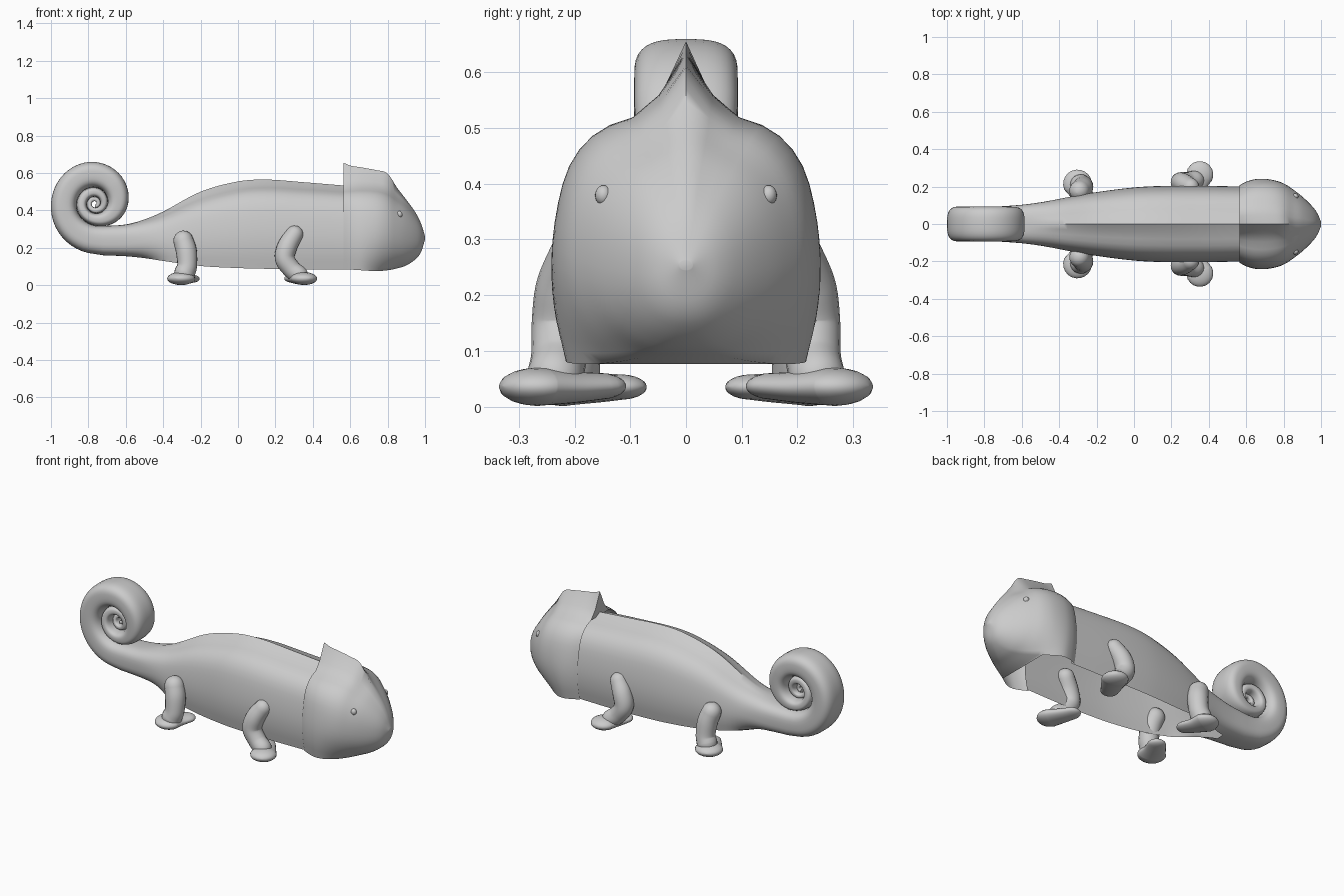
import bpy, bmesh, math
from mathutils import Vector

if "Cube" in bpy.data.objects:
    bpy.data.objects.remove(bpy.data.objects["Cube"])

grey = bpy.data.materials.new("plain grey")
grey.use_nodes = True
grey.diffuse_color = (0.6, 0.6, 0.6, 1)
grey.node_tree.nodes["Principled BSDF"].inputs["Base Color"].default_value = (0.6, 0.6, 0.6, 1)


def smooth_table(table, x):
    """Smooth interpolation of table rows keyed by their first value."""
    x = min(max(x, table[0][0]), table[-1][0])
    i = 0
    while i < len(table) - 2 and x > table[i + 1][0]:
        i += 1
    a, b = table[i], table[i + 1]
    p, q = table[max(i - 1, 0)], table[min(i + 2, len(table) - 1)]
    h = b[0] - a[0]
    t = (x - a[0]) / h
    out = []
    for k in range(1, len(a)):
        ma = (b[k] - p[k]) / (b[0] - p[0]) * h
        mb = (q[k] - a[k]) / (q[0] - a[0]) * h
        out.append((2*t**3 - 3*t*t + 1) * a[k] + (t**3 - 2*t*t + t) * ma
                   + (3*t*t - 2*t**3) * b[k] + (t**3 - t*t) * mb)
    return out


def finish(name, bm, angle):
    bmesh.ops.recalc_face_normals(bm, faces=bm.faces)
    mesh = bpy.data.meshes.new(name)
    bm.to_mesh(mesh)
    bm.free()
    ob = bpy.data.objects.new(name, mesh)
    bpy.context.collection.objects.link(ob)
    mesh.materials.append(grey)
    bpy.ops.object.select_all(action='DESELECT')
    ob.select_set(True)
    bpy.context.view_layer.objects.active = ob
    bpy.ops.object.shade_smooth_by_angle(angle=math.radians(angle))
    return ob


def loft(sections, closed):
    """Skin the sections; closed[i] joins the two ends of each strip."""
    bm = bmesh.new()
    rows = [[bm.verts.new(p) for p in s] for s in sections]
    for i in range(len(rows) - 1):
        a, b = rows[i], rows[i + 1]
        n = len(a)
        for k in range(n if closed[i] else n - 1):
            j = (k + 1) % n
            bm.faces.new((a[k], a[j], b[j], b[k]))
    return bm, rows


# Half outline of the arched torso: position, width, height
ARCH = [(0, .9, 0), (.2, .98, .2), (.38, 1, .4), (.55, .95, .62), (.68, .85, .79),
        (.8, .65, .91), (.9, .36, .97), (1, 0, 1)]
HALF = 18


def outline(blend, power):
    """Unit outline over the back: blend 1 is an open arch, 0 a rounded ring."""
    pts = []
    for k in range(HALF + 1):
        t = k / HALF
        ay, az = smooth_table(ARCH, t)
        a = math.radians(-86 + 176 * t)
        c, s = max(math.cos(a), 0), math.sin(a)
        ey, ez = c ** (2 / power), math.copysign(abs(s) ** (2 / power), s)
        pts.append((blend * ay + (1 - blend) * ey, blend * (2 * az - 1) + (1 - blend) * ez))
    pts[-1] = (0, 1)
    return pts + [(-y, z) for y, z in reversed(pts[:-1])]


def torso_section(x, low, high, width, crest, blend, power, crest_base):
    pts = []
    for y, v in outline(blend, power):
        z = (low + high) / 2 + v * (high - low) / 2
        if v > 0:
            z += crest * max(0, 1 - abs(y) / crest_base) ** 1.5
        pts.append((x, y * width, z))
    return pts


def ease(f):
    f = min(max(f, 0), 1)
    return f * f * (3 - 2 * f)


# Body and curled tail: x, underside, back, half width, ridge height
BODY = [(-.72, .16, .317, .094, 0), (-.6, .155, .325, .103, 0), (-.5, .145, .348, .117, .004),
        (-.4, .13, .38, .135, .014), (-.2, .103, .472, .17, .028), (0, .092, .525, .195, .03),
        (.15, .088, .537, .203, .028), (.35, .085, .527, .204, .024), (.58, .085, .512, .2, .02)]
# Curl: outer radius at each quarter turn
COIL = [.27, .235, .222, .178, .118, .098, .086, .068, .052, .043, .036, .029, .022, .017,
        .012, .008, .004]
CENTRE = Vector((-.765, 0, .437))
rings = [(i, r) for i, r in enumerate(COIL)]
sections, closed = [], []
steps = 144
for k in range(steps, -1, -1):
    q = 12 * k / steps
    outer, inner = smooth_table(rings, q)[0], smooth_table(rings, q + 4)[0]
    mid, half = (outer + inner) / 2, (outer - inner) / 2
    width = .093 * (1 if q < 2.5 else max(.2, 1 - (q - 2.5) * .11))
    ang = -math.pi / 2 * (1 + q)
    sections.append([CENTRE + Vector(((mid - v * half) * math.cos(ang), y * width,
                                      (mid - v * half) * math.sin(ang)))
                     for y, v in outline(0, 3)])
    closed.append(True)
for k in range(51):
    x = -.72 + 1.3 * k / 50
    low, high, width, crest = smooth_table(BODY, x)
    f = ease((x + .64) / .3)
    sections.append(torso_section(x, low, high, width, crest, f, 3 - .8 * f, .35))
    closed.append(x < -.61)
bm, rows = loft(sections, closed)
bm.faces.new(rows[0])
finish("body_and_tail", bm, 50)

# Head: x, underside, shoulder, half width, crest height
HEAD = [(.565, .085, .53, .207, .125), (.6, .084, .532, .226, .108), (.66, .08, .535, .241, .095),
        (.74, .076, .53, .238, .085), (.8, .08, .512, .219, .085), (.85, .09, .475, .187, .047),
        (.9, .106, .435, .147, .022), (.95, .14, .375, .098, .012), (.98, .18, .322, .058, .005),
        (1, .245, .262, .012, 0)]
sections, closed = [], []
for k in range(41):
    x = .565 + .435 * math.sin(math.pi / 2 * k / 40)
    low, high, width, crest = smooth_table(HEAD, x)
    sections.append(torso_section(x, low, high, width, crest, ease((1 - x) / .36), 2.2, .38))
    closed.append(x > .75)
bm, rows = loft(sections, closed)
bm.faces.new(rows[-1])
bm.faces.new(rows[0][HALF - 2:HALF + 3])   # back of the crest
finish("head_with_crest", bm, 65)


def limb(name, path):
    """Round-ended tube through rows of position, x, y, z, radius."""
    sections = []
    n = 28
    pts = [smooth_table(path, k / n) for k in range(n + 1)]
    start, end = Vector(pts[0][:3]), Vector(pts[-1][:3])
    d0 = (start - Vector(pts[1][:3])).normalized()
    d1 = (end - Vector(pts[-2][:3])).normalized()
    caps = [math.radians(a) for a in (88, 70, 52, 35, 18)]
    spine = [(start + d0 * pts[0][3] * math.sin(a), pts[0][3] * math.cos(a), -d0) for a in caps]
    for k, p in enumerate(pts):
        a, b = pts[max(k - 1, 0)], pts[min(k + 1, n)]
        spine.append((Vector(p[:3]), p[3], (Vector(b[:3]) - Vector(a[:3])).normalized()))
    spine += [(end + d1 * pts[-1][3] * math.sin(a), pts[-1][3] * math.cos(a), d1)
              for a in reversed(caps)]
    for c, r, d in spine:
        u = Vector((1, 0, 0)).cross(d).normalized()
        w = d.cross(u)
        sections.append([c + r * (u * math.cos(t) + w * math.sin(t))
                         for t in (2 * math.pi * j / 20 for j in range(20))])
    bm, rows = loft(sections, [True] * len(sections))
    bm.faces.new(rows[0])
    bm.faces.new(rows[-1])
    return finish(name, bm, 60)


# Legs, flattened feet with an inner toe, and eyes on both sides
for side, s in (("left", 1), ("right", -1)):
    limb("front_leg_" + side, [(0, .302, s*.198, .272, .047), (.3, .265, s*.217, .21, .053),
                               (.55, .25, s*.224, .145, .053), (.8, .285, s*.228, .088, .05),
                               (1, .325, s*.235, .055, .05)])
    limb("back_leg_" + side, [(0, -.292, s*.178, .238, .054), (.35, -.276, s*.192, .18, .056),
                              (.7, -.272, s*.205, .105, .053), (1, -.285, s*.21, .065, .056)])
    foot = limb("front_foot_" + side, [(0, .352, s*.264, .074, .072), (.5, .325, s*.21, .072, .06),
                                       (1, .297, s*.157, .076, .05)])
    foot.scale.z = .48
    foot = limb("back_foot_" + side, [(0, -.302, s*.214, .078, .077), (.5, -.28, s*.165, .074, .06),
                                      (1, -.255, s*.12, .076, .05)])
    foot.scale.z = .46
    bm = bmesh.new()
    bmesh.ops.create_uvsphere(bm, u_segments=20, v_segments=12, radius=1)
    eye = finish("eye_" + side, bm, 60)
    eye.location, eye.scale = (.862, s*.148, .379), (.017, .015, .018)
